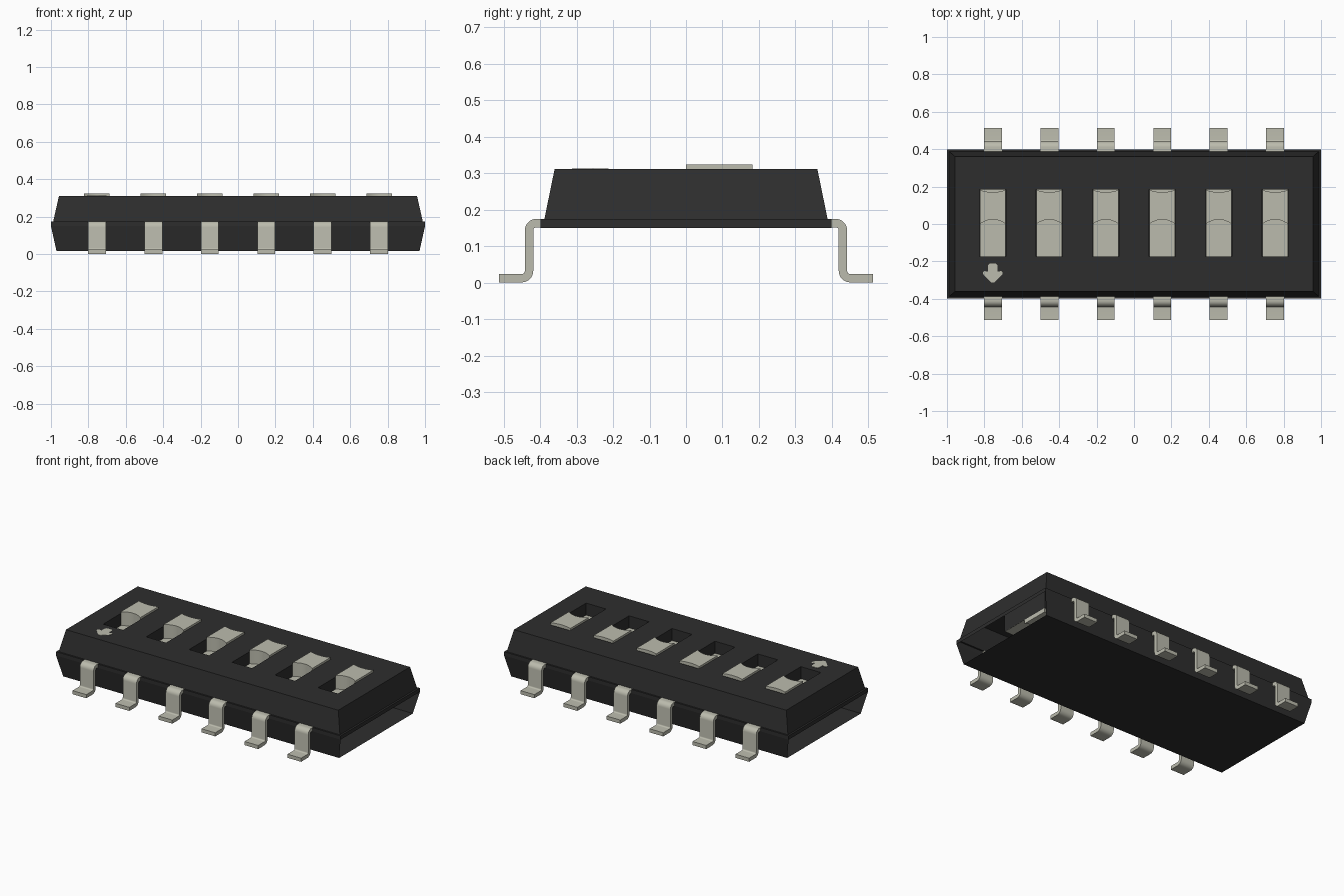
import bpy, bmesh
from math import sin, cos, pi, radians

if "Cube" in bpy.data.objects:
    bpy.data.objects.remove(bpy.data.objects["Cube"])


def material(name, rgb):
    m = bpy.data.materials.new(name)
    m.use_nodes = True
    m.diffuse_color = (*rgb, 1)
    bsdf = m.node_tree.nodes["Principled BSDF"]
    bsdf.inputs["Base Color"].default_value = (*rgb, 1)
    bsdf.inputs["Roughness"].default_value = 0.6
    return m


BLACK = material("black plastic", (0.027, 0.027, 0.027))
METAL = material("pale grey", (0.5, 0.5, 0.42))

PITCH = 0.302
STATIONS = [(i - 2.5) * PITCH for i in range(6)]
SLOT_W, SLOT_FRONT, SLOT_BACK = 0.07, -0.175, 0.185
TOP, RIM, FLOOR = 0.311, 0.15, 0.235


def finish(bm, name, mat, closed=True):
    if closed:
        bmesh.ops.recalc_face_normals(bm, faces=bm.faces)
    mesh = bpy.data.meshes.new(name)
    bm.to_mesh(mesh)
    bm.free()
    mesh.materials.append(mat)
    return place(mesh, name)


def place(mesh, name, location=(0, 0, 0), turn=0):
    ob = bpy.data.objects.new(name, mesh)
    ob.location = location
    ob.rotation_euler.z = turn
    bpy.context.collection.objects.link(ob)
    return ob


def smooth(ob):
    bpy.ops.object.select_all(action="DESELECT")
    ob.select_set(True)
    bpy.context.view_layer.objects.active = ob
    bpy.ops.object.shade_smooth_by_angle(angle=radians(35))


def ring(bm, x0, x1, y0, y1, z):
    return [bm.verts.new(p) for p in ((x0, y0, z), (x1, y0, z), (x1, y1, z), (x0, y1, z))]


def loft(bm, a, b, sides=range(4)):
    for i in sides:
        j = (i + 1) % 4
        bm.faces.new((a[i], b[i], b[j], a[j]))


def prism(bm, outline, vector):
    face = bm.faces.new([bm.verts.new(p) for p in outline])
    moved = bmesh.ops.extrude_face_region(bm, geom=[face], use_keep_orig=True)["geom"]
    verts = [v for v in moved if isinstance(v, bmesh.types.BMVert)]
    bmesh.ops.translate(bm, verts=verts, vec=vector)


# Upper housing: sloped sides, a small ledge and a straight rim
bm = bmesh.new()
levels = [(0.957, 0.36, TOP), (0.988, 0.388, 0.174), (1, 0.398, 0.174), (1, 0.398, RIM)]
rings = [ring(bm, -x, x, -y, y, z) for x, y, z in levels]
for a, b in zip(rings, rings[1:]):
    loft(bm, a, b)

# Top panel: a grid of cells in which the slots are left open, with walls going down
xs = [-0.957] + [c + s * SLOT_W for c in STATIONS for s in (-1, 1)] + [0.957]
ys = [-0.36, SLOT_FRONT, SLOT_BACK, 0.36]
for i in range(len(xs) - 1):
    for j in range(3):
        cell = (xs[i], xs[i + 1], ys[j], ys[j + 1])
        if i % 2 and j == 1:
            loft(bm, ring(bm, *cell, TOP)[::-1], ring(bm, *cell, 0.2)[::-1])
        else:
            bm.faces.new(ring(bm, *cell, TOP))
finish(bm, "upper_housing", BLACK, closed=False)

# Lower housing: front wall, back wall and base, open at both ends
bm = bmesh.new()
upper = ring(bm, -1, 1, -0.398, 0.398, RIM)
lower = ring(bm, -0.97, 0.97, -0.37, 0.37, 0.015)
loft(bm, upper, lower, (0, 2))
bm.faces.new(lower[::-1])
finish(bm, "lower_housing", BLACK, closed=False)

# Slider: a flat foot filling the slot and a knob with hollowed front and back
bm = bmesh.new()
w = SLOT_W - 0.001
y0, y1 = SLOT_FRONT + 0.001, SLOT_BACK - 0.001
foot = [(-w, y0, 0.2), (w, y0, 0.2), (w, y1, 0.2), (-w, y1, 0.2)]
prism(bm, foot, (0, 0, FLOOR - 0.2))
steps = [k / 6 for k in range(-6, 7)]
front = [(w * t, 0.024 * (1 - t * t), 0.175) for t in steps]
back = [(w * t, 0.182 - 0.012 * (1 - t * t), 0.175) for t in reversed(steps)]
prism(bm, front + back, (0, 0, 0.323 - 0.175))
slider = finish(bm, "slider_1", METAL)
smooth(slider)
slider.location.x = STATIONS[0]
for n, x in enumerate(STATIONS[1:], 2):
    place(slider.data, f"slider_{n}", (x, 0, 0))

# Lead: bent strip running out, down and out again
HALF, R = 0.0115, 0.02
path = [(0.385, 0.163, 0, 1)]
for k in range(9):
    a = pi / 2 * (1 - k / 8)
    path.append((0.41 + R * cos(a), 0.143 + R * sin(a), cos(a), sin(a)))
for k in range(9):
    a = pi * (1 + k / 16)
    path.append((0.45 + R * cos(a), 0.032 + R * sin(a), -cos(a), -sin(a)))
path.append((0.513, 0.012, 0, 1))
outline = [(-0.048, y + HALF * ny, z + HALF * nz) for y, z, ny, nz in path]
outline += [(-0.048, y - HALF * ny, z - HALF * nz) for y, z, ny, nz in reversed(path)]
bm = bmesh.new()
prism(bm, outline, (0.096, 0, 0))
lead = finish(bm, "back_lead_1", METAL)
smooth(lead)
lead.location.x = STATIONS[0]
for n, x in enumerate(STATIONS, 1):
    if n > 1:
        place(lead.data, f"back_lead_{n}", (x, 0, 0))
    place(lead.data, f"front_lead_{n}", (x, 0, 0), pi)

# Arrow mark: thin plate pointing to the front
half = [(0.008, -0.312), (0.05, -0.272), (0.053, -0.258), (0.045, -0.252),
        (0.026, -0.254), (0.026, -0.222), (0.018, -0.212)]
mark = half + [(-x, y) for x, y in reversed(half)]
bm = bmesh.new()
prism(bm, [(STATIONS[0] + x, y, TOP - 0.001) for x, y in mark], (0, 0, 0.003))
finish(bm, "arrow_mark", METAL)
